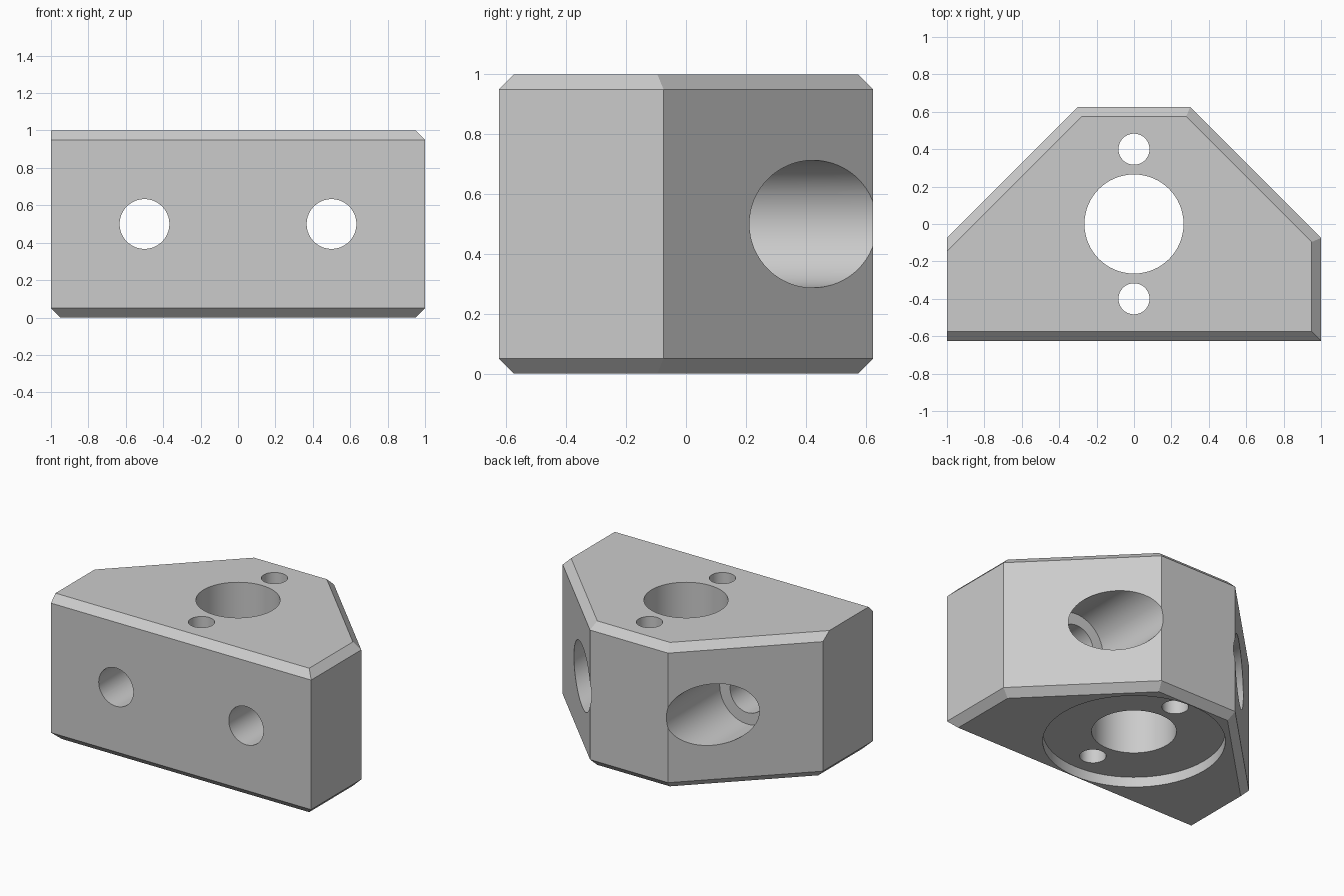
import bpy, bmesh, math
from mathutils import Vector

default = bpy.data.objects.get("Cube")
if default:
    bpy.data.objects.remove(default, do_unlink=True)

HEIGHT, CHAMFER = 1.0, 0.05
OUTLINE = [(-1, -0.625), (1, -0.625), (1, -0.075),
           (0.3, 0.625), (-0.3, 0.625), (-1, -0.075)]
UP = Vector((0, 0, 1))

grey = bpy.data.materials.new("plain grey")
grey.use_nodes = True
grey.diffuse_color = (0.6, 0.6, 0.6, 1)
grey.node_tree.nodes["Principled BSDF"].inputs["Base Color"].default_value = grey.diffuse_color


def trim(bm, point, normal):
    """Cut away everything beyond a plane and close the cut."""
    cut = bmesh.ops.bisect_plane(
        bm, geom=bm.verts[:] + bm.edges[:] + bm.faces[:], dist=1e-5,
        plane_co=point, plane_no=normal.normalized(), clear_outer=True)
    edges = [e for e in cut["geom_cut"] if isinstance(e, bmesh.types.BMEdge)]
    bmesh.ops.edgenet_fill(bm, edges=edges)


# Six-sided block, extruded from its plan outline
bm = bmesh.new()
base = bm.faces.new([bm.verts.new((x, y, 0)) for x, y in OUTLINE])
raised = bmesh.ops.extrude_face_region(bm, geom=[base], use_keep_orig=True)
bmesh.ops.translate(bm, vec=UP * HEIGHT,
                    verts=[v for v in raised["geom"] if isinstance(v, bmesh.types.BMVert)])
bmesh.ops.recalc_face_normals(bm, faces=bm.faces)

# Chamfers: all bottom edges, and all top edges but the one on the -x end
for (ax, ay), (bx, by) in zip(OUTLINE, OUTLINE[1:] + OUTLINE[:1]):
    out = Vector((by - ay, ax - bx, 0)).normalized()
    trim(bm, Vector((ax, ay, CHAMFER)), out - UP)
    if out.x > -0.99:
        trim(bm, Vector((ax, ay, HEIGHT - CHAMFER)), out + UP)
bmesh.ops.recalc_face_normals(bm, faces=bm.faces)
mesh = bpy.data.meshes.new("mounting_block")
bm.to_mesh(mesh)
bm.free()
block = bpy.data.objects.new("mounting_block", mesh)
bpy.context.collection.objects.link(block)
mesh.materials.append(grey)


def drill(name, radius, start, end):
    """Subtract a cylinder running from start to end."""
    start, end = Vector(start), Vector(end)
    axis = end - start
    bpy.ops.mesh.primitive_cylinder_add(
        vertices=64, radius=radius, depth=axis.length, location=(start + end) / 2,
        rotation=axis.to_track_quat('Z', 'Y').to_euler())
    cutter = bpy.context.object
    cutter.name = name
    cutter.hide_render = True
    cutter.data.materials.append(grey)
    mod = block.modifiers.new(name, 'BOOLEAN')
    mod.operation, mod.solver, mod.object = 'DIFFERENCE', 'EXACT', cutter
    bpy.context.view_layer.objects.active = block
    bpy.ops.object.modifier_apply(modifier=name)
    bpy.data.objects.remove(cutter, do_unlink=True)


# Round recess underneath, with the vertical bore and two pin holes
drill("base_recess", 0.57, (0, 0, -0.2), (0, 0, 0.07))
drill("main_bore", 0.265, (0, 0, -0.2), (0, 0, 1.2))
for side in (-1, 1):
    drill("pin_hole", 0.083, (0, 0.4 * side, -0.2), (0, 0.4 * side, 1.2))
    # Bolt hole from the front, counterbored from the slanted back
    drill("bolt_hole", 0.133, (0.5 * side, -0.8, 0.5), (0.5 * side, 0.8, 0.5))
    drill("counterbore", 0.213, (0.5 * side, 0.04, 0.5), (0.5 * side, 0.8, 0.5))

bpy.ops.object.select_all(action='DESELECT')
block.select_set(True)
bpy.context.view_layer.objects.active = block
bpy.ops.object.shade_smooth_by_angle(angle=math.radians(20))
